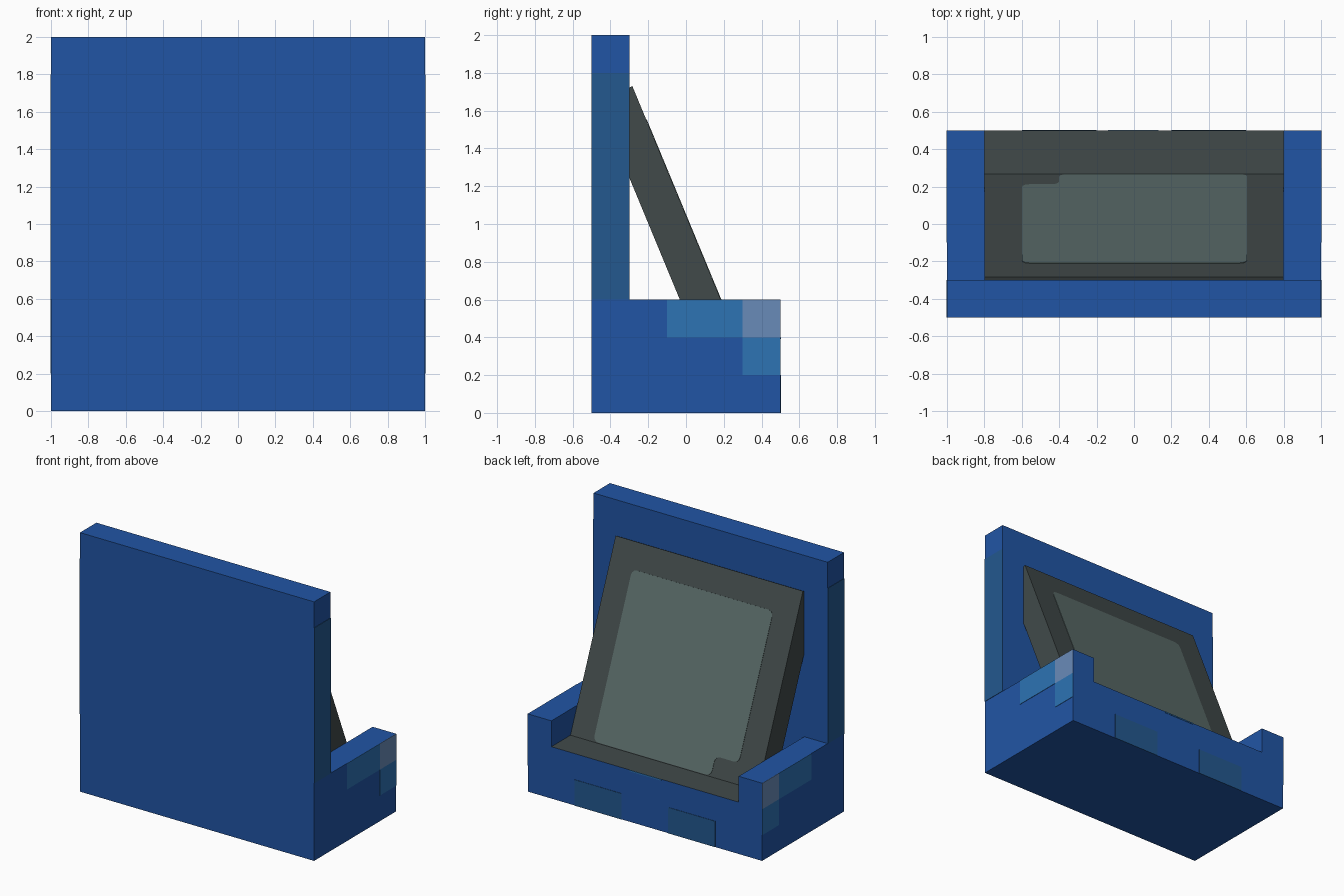
import bpy, bmesh, math
from mathutils import Vector

old = bpy.data.objects.get("Cube")
if old:
    bpy.data.objects.remove(old, do_unlink=True)


def material(name, hex_code):
    srgb = [int(hex_code[i:i + 2], 16) / 255 for i in (0, 2, 4)]
    col = [c / 12.92 if c < 0.04045 else ((c + 0.055) / 1.055) ** 2.4 for c in srgb] + [1]
    mat = bpy.data.materials.new(name)
    mat.use_nodes = True
    mat.diffuse_color = col
    bsdf = mat.node_tree.nodes["Principled BSDF"]
    bsdf.inputs["Base Color"].default_value = col
    bsdf.inputs["Roughness"].default_value = 0.9
    return mat


blue = material("deep blue", "2155A5")
teal = material("muted blue", "23588F")
sky = material("light blue", "2D73B4")
lavender = material("pale lavender blue", "698BB9")
grey = material("dark grey", "414A4A")
slate = material("slate grey", "5A6B69")


def prism(name, outline, sweep, mats, rounding=0.0):
    """Extrude a flat outline along a vector, optionally rounding its corners."""
    bm = bmesh.new()
    bm.faces.new([bm.verts.new(p) for p in outline])
    if rounding:
        bmesh.ops.bevel(bm, geom=bm.verts[:], offset=rounding, segments=3,
                        profile=0.5, affect='VERTICES')
    ext = bmesh.ops.extrude_face_region(bm, geom=bm.faces[:], use_keep_orig=True)
    moved = [g for g in ext["geom"] if isinstance(g, bmesh.types.BMVert)]
    bmesh.ops.translate(bm, verts=moved, vec=Vector(sweep))
    bmesh.ops.recalc_face_normals(bm, faces=bm.faces[:])
    mesh = bpy.data.meshes.new(name)
    bm.to_mesh(mesh)
    bm.free()
    for m in mats:
        mesh.materials.append(m)
    obj = bpy.data.objects.new(name, mesh)
    bpy.context.collection.objects.link(obj)
    return obj


THIN = 0.003
FLOOR, ARM = 0.4, 0.6

# Tall front wall
prism("front_wall", [(-1, -0.5, 0), (1, -0.5, 0), (1, -0.5, 2), (-1, -0.5, 2)],
      (0, 0.2, 0), [blue])

# U-shaped base with raised arms; the trough floor is grey
section = [(-1, 0), (1, 0), (1, ARM), (0.8, ARM), (0.8, FLOOR),
           (-0.8, FLOOR), (-0.8, ARM), (-1, ARM)]
base = prism("base_with_arms", [(x, -0.3, z) for x, z in section], (0, 0.8, 0), [blue, grey])
for f in base.data.polygons:
    if f.normal.z > 0.9 and abs(f.center.z - FLOOR) < 0.01:
        f.material_index = 1

# Slanted panel leaning on the wall
lean = math.radians(22.5)
foot = 0.267
panel = [(-0.3, 1.722), (-0.284, 1.73), (foot, FLOOR), (0.05, FLOOR), (-0.3, 1.245)]
prism("slanted_panel", [(-0.8, y, z) for y, z in panel], (1.6, 0, 0), [grey])

# Lighter field on the panel, with one notched corner
field = [(-0.6, -0.21), (0.605, -0.21), (0.605, 0.265), (-0.4, 0.265), (-0.4, 0.21), (-0.6, 0.21)]
prism("panel_field", [(x, y, FLOOR + (foot - y) / math.tan(lean)) for x, y in field],
      Vector((0, math.cos(lean), math.sin(lean))) * THIN, [slate], 0.04)

# Painted patches on both sides
side_patches = [("wall_edge_strip", -0.5, -0.3, ARM, 1.8, teal),
                ("arm_long_patch", -0.1, 0.3, FLOOR, ARM, sky),
                ("arm_low_patch", 0.3, 0.5, 0.2, FLOOR, sky),
                ("arm_corner_patch", 0.3, 0.5, FLOOR, ARM, lavender)]
for s, side in ((1, "left"), (-1, "right")):
    for name, y0, y1, z0, z1, mat in side_patches:
        prism(f"{side}_{name}", [(s, y0, z0), (s, y1, z0), (s, y1, z1), (s, y0, z1)],
              (s * THIN, 0, 0), [mat])

# Painted patches on the back of the base
back_patches = [("left_back_patch", 0.2, 0.6, 0, 0.2, teal),
                ("right_back_patch", -0.6, -0.2, 0, 0.2, teal),
                ("back_lip_patch", -0.14, 0.13, 0.39, FLOOR, sky)]
for name, x0, x1, z0, z1, mat in back_patches:
    prism(name, [(x0, 0.5, z0), (x1, 0.5, z0), (x1, 0.5, z1), (x0, 0.5, z1)],
          (0, THIN, 0), [mat])
